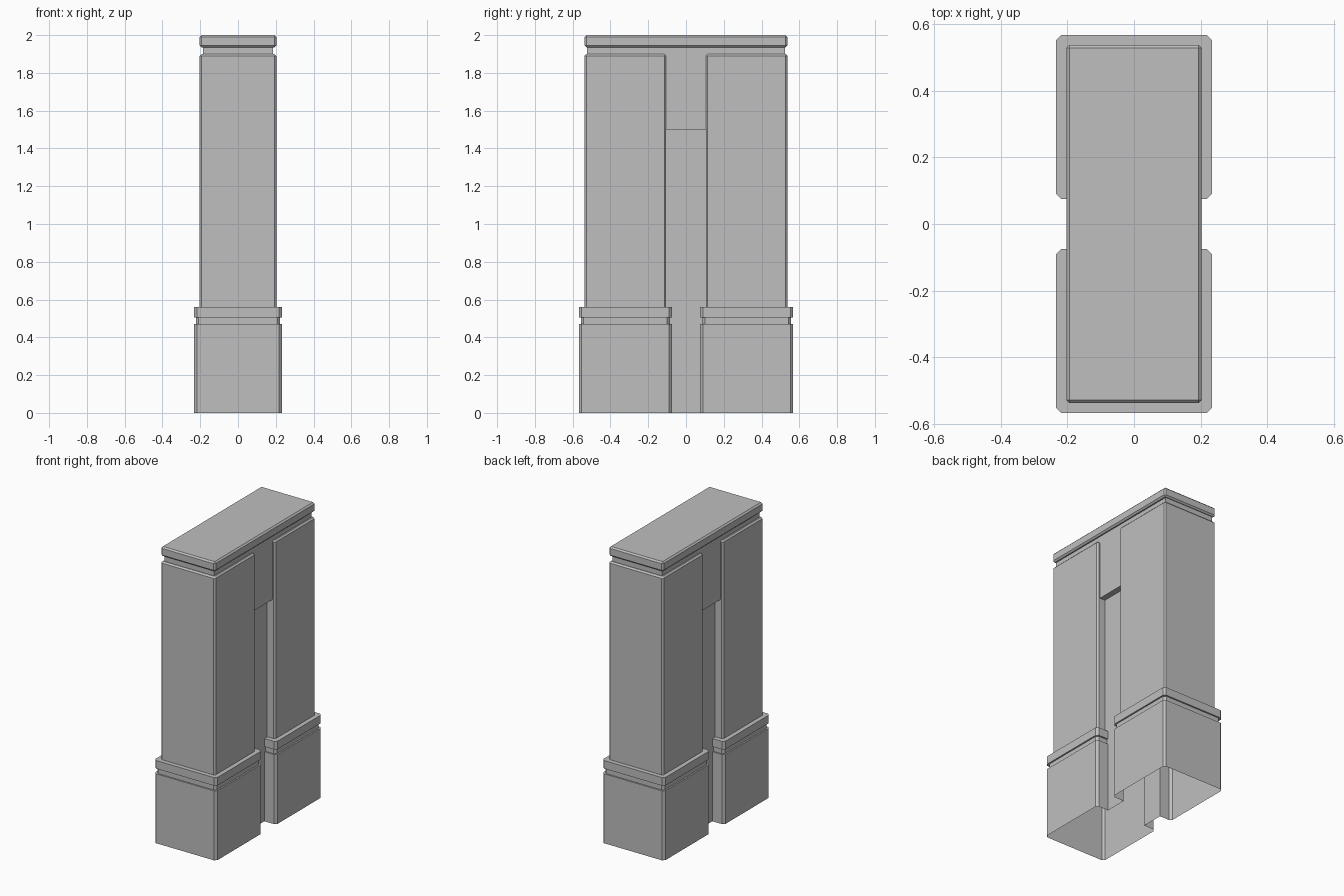
import bpy
import bmesh

cube = bpy.data.objects.get("Cube")
if cube:
    bpy.data.objects.remove(cube, do_unlink=True)

stone = bpy.data.materials.new("grey_stone")
stone.use_nodes = True
GREY = (0.52, 0.52, 0.52, 1)
stone.diffuse_color = GREY
stone.node_tree.nodes["Principled BSDF"].inputs["Base Color"].default_value = GREY

# Half sizes of the pillar shafts, and of the recessed panel and lintel
HALF_X, INNER_Y, OUTER_Y = 0.203, 0.105, 0.537
PANEL, LINTEL = 0.145, 0.185


def finish(name, bm):
    bmesh.ops.recalc_face_normals(bm, faces=bm.faces)
    mesh = bpy.data.meshes.new(name)
    bm.to_mesh(mesh)
    bm.free()
    mesh.materials.append(stone)
    obj = bpy.data.objects.new(name, mesh)
    bpy.context.collection.objects.link(obj)
    return obj


def outline(grow, chamfer, web):
    """Plan of two chamfered pillars joined by a narrower web."""
    hx, yi, yo = HALF_X + grow, INNER_Y - grow, OUTER_Y + grow
    quarter = [(web, yi), (hx - chamfer, yi), (hx, yi + chamfer),
               (hx, yo - chamfer), (hx - chamfer, yo)]
    back = quarter + [(-x, y) for x, y in reversed(quarter)]
    return back + [(x, -y) for x, y in reversed(back)]


def loft(name, sections, closed_top=False):
    """Join plan outlines at rising heights; the bottom stays open."""
    bm = bmesh.new()
    rings = [[bm.verts.new((x, y, z)) for x, y in outline(grow, chamfer, web)]
             for z, grow, chamfer, web in sections]
    for low, high in zip(rings, rings[1:]):
        for i in range(len(low)):
            j = (i + 1) % len(low)
            bm.faces.new((low[i], low[j], high[j], high[i]))
    if closed_top:
        bm.faces.new(rings[-1])
    bmesh.ops.dissolve_degenerate(bm, dist=0.0001, edges=bm.edges)
    return finish(name, bm)


def slab(name, hx, hy, z0, z1, bevel):
    bm = bmesh.new()
    bmesh.ops.create_cube(bm, size=1)
    for v in bm.verts:
        v.co = (v.co.x * 2 * hx, v.co.y * 2 * hy, z0 + (v.co.z + 0.5) * (z1 - z0))
    if bevel:
        bmesh.ops.bevel(bm, geom=bm.edges[:], offset=bevel, segments=1, affect='EDGES')
    return finish(name, bm)


# Plinths with a groove below their top band
loft("plinths", [
    (0, 0.03, 0.015, PANEL),
    (0.47, 0.03, 0.015, PANEL),
    (0.47, 0.02, 0.015, PANEL),
    (0.505, 0.02, 0.015, PANEL),
    (0.505, 0.03, 0.015, PANEL),
    (0.56, 0.03, 0.015, PANEL),
    (0.56, 0, 0.01, PANEL),
])

# Shafts, with the recessed panel and the lintel between them
loft("shafts_and_lintel", [
    (0.56, 0, 0.01, PANEL),
    (1.5, 0, 0.01, PANEL),
    (1.5, 0, 0.01, LINTEL),
    (1.89, 0, 0.01, LINTEL),
    (1.9, -0.01, 0.005, LINTEL),
], closed_top=True)

# Neck and cap
slab("neck", LINTEL, 0.523, 1.9, 1.945, 0)
slab("cap", HALF_X, OUTER_Y, 1.935, 2, 0.01)
